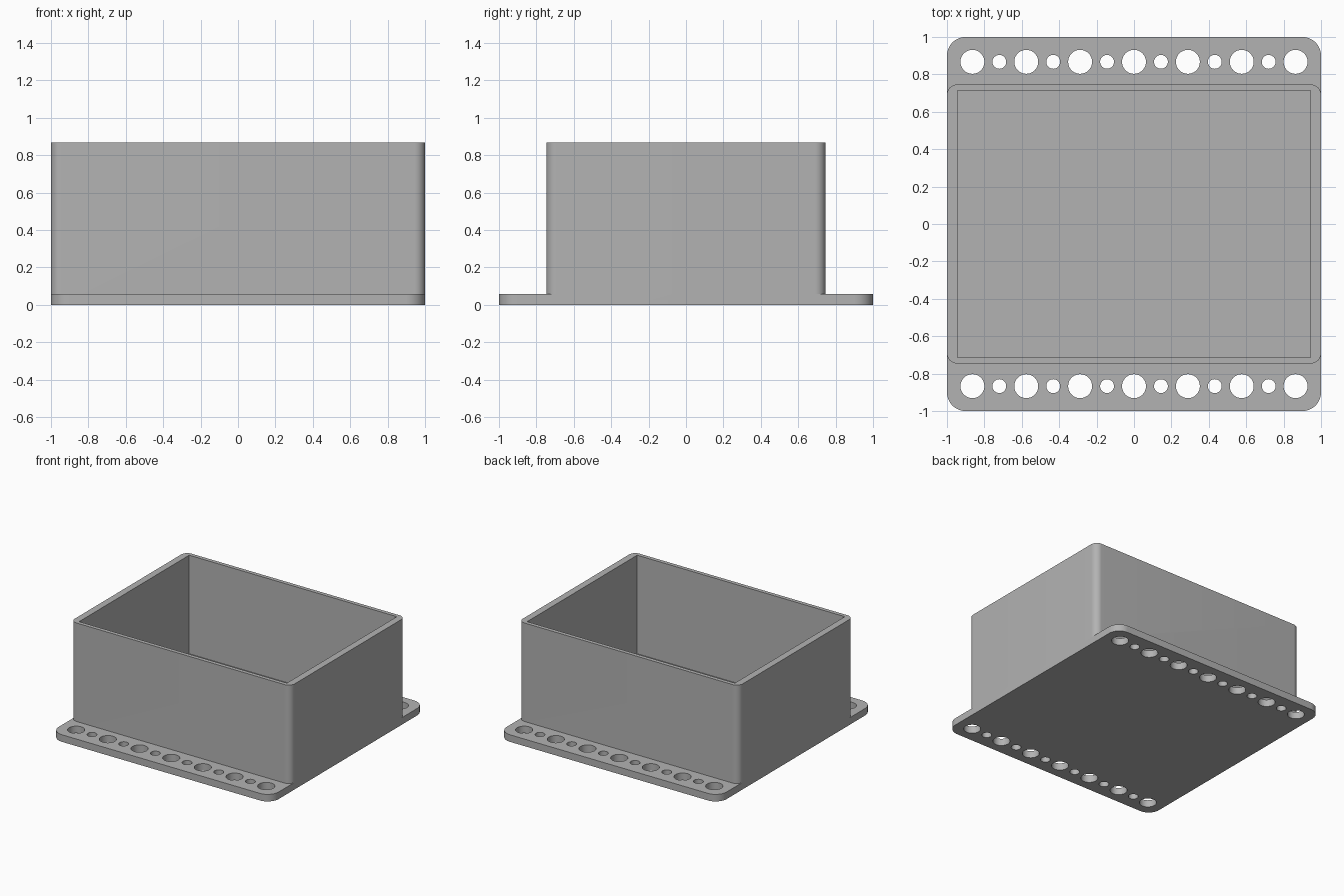
import bpy, bmesh
from math import sin, cos, pi, radians

if "Cube" in bpy.data.objects:
    bpy.data.objects.remove(bpy.data.objects["Cube"])

HEIGHT, PLATE = 0.867, 0.058

grey = bpy.data.materials.new("plain grey")
grey.use_nodes = True
colour = (0.45, 0.45, 0.45, 1)
grey.diffuse_color = colour
grey.node_tree.nodes["Principled BSDF"].inputs["Base Color"].default_value = colour


def circle(x, y, r, steps=48):
    return [(x + r * cos(2 * pi * i / steps), y + r * sin(2 * pi * i / steps))
            for i in range(steps)]


def rounded_rect(w, d, r, steps=12):
    points = []
    corners = [(1, 1), (-1, 1), (-1, -1), (1, -1)]
    for q, (sx, sy) in enumerate(corners):
        for i in range(steps + 1):
            a = (q + i / steps) * pi / 2
            points.append((sx * (w - r) + r * cos(a), sy * (d - r) + r * sin(a)))
    return points


def extrude_outline(name, loops, z0, z1):
    """Solid with the first loop as outline and the other loops as openings."""
    curve = bpy.data.curves.new(name, 'CURVE')
    curve.dimensions = '2D'
    curve.fill_mode = 'BOTH'
    curve.extrude = (z1 - z0) / 2
    for loop in loops:
        spline = curve.splines.new('POLY')
        spline.points.add(len(loop) - 1)
        for point, (x, y) in zip(spline.points, loop):
            point.co = (x, y, 0, 1)
        spline.use_cyclic_u = True
    temp = bpy.data.objects.new(name + " outline", curve)
    bpy.context.collection.objects.link(temp)
    bpy.context.view_layer.update()
    mesh = bpy.data.meshes.new_from_object(
        temp.evaluated_get(bpy.context.evaluated_depsgraph_get()))
    bpy.data.objects.remove(temp)
    bm = bmesh.new()
    bm.from_mesh(mesh)
    bmesh.ops.remove_doubles(bm, verts=bm.verts, dist=1e-5)
    bmesh.ops.translate(bm, verts=bm.verts, vec=(0, 0, (z0 + z1) / 2))
    bmesh.ops.recalc_face_normals(bm, faces=bm.faces)
    bm.to_mesh(mesh)
    bm.free()
    mesh.materials.clear()
    mesh.materials.append(grey)
    obj = bpy.data.objects.new(name, mesh)
    bpy.context.collection.objects.link(obj)
    return obj


# Mounting plate with alternating large and small holes along both flanges
pitch = 0.144
holes = [circle(i * pitch, side * 0.867, 0.037 if i % 2 else 0.064)
         for side in (-1, 1) for i in range(-6, 7)]
plate = extrude_outline("mounting_box", [rounded_rect(1, 1, 0.1)] + holes, 0, PLATE)

# Open box walls with rounded outer corners and a sharp inner opening
opening = [(0.944, 0.714), (-0.944, 0.714), (-0.944, -0.714), (0.944, -0.714)]
walls = extrude_outline("box_walls", [rounded_rect(1, 0.746, 0.055), opening],
                        PLATE / 2, HEIGHT)

# Fuse the walls onto the plate
fuse = plate.modifiers.new("fuse", 'BOOLEAN')
fuse.operation = 'UNION'
fuse.solver = 'EXACT'
fuse.object = walls
bpy.context.view_layer.objects.active = plate
bpy.ops.object.select_all(action='DESELECT')
plate.select_set(True)
bpy.ops.object.modifier_apply(modifier=fuse.name)
bpy.data.objects.remove(walls)

# Clean up flat areas and shade the curved corners smoothly
bm = bmesh.new()
bm.from_mesh(plate.data)
bmesh.ops.remove_doubles(bm, verts=bm.verts, dist=1e-5)
bmesh.ops.dissolve_limit(bm, angle_limit=radians(0.5), verts=bm.verts, edges=bm.edges)
bm.to_mesh(plate.data)
bm.free()
bpy.ops.object.shade_smooth_by_angle(angle=radians(30))
